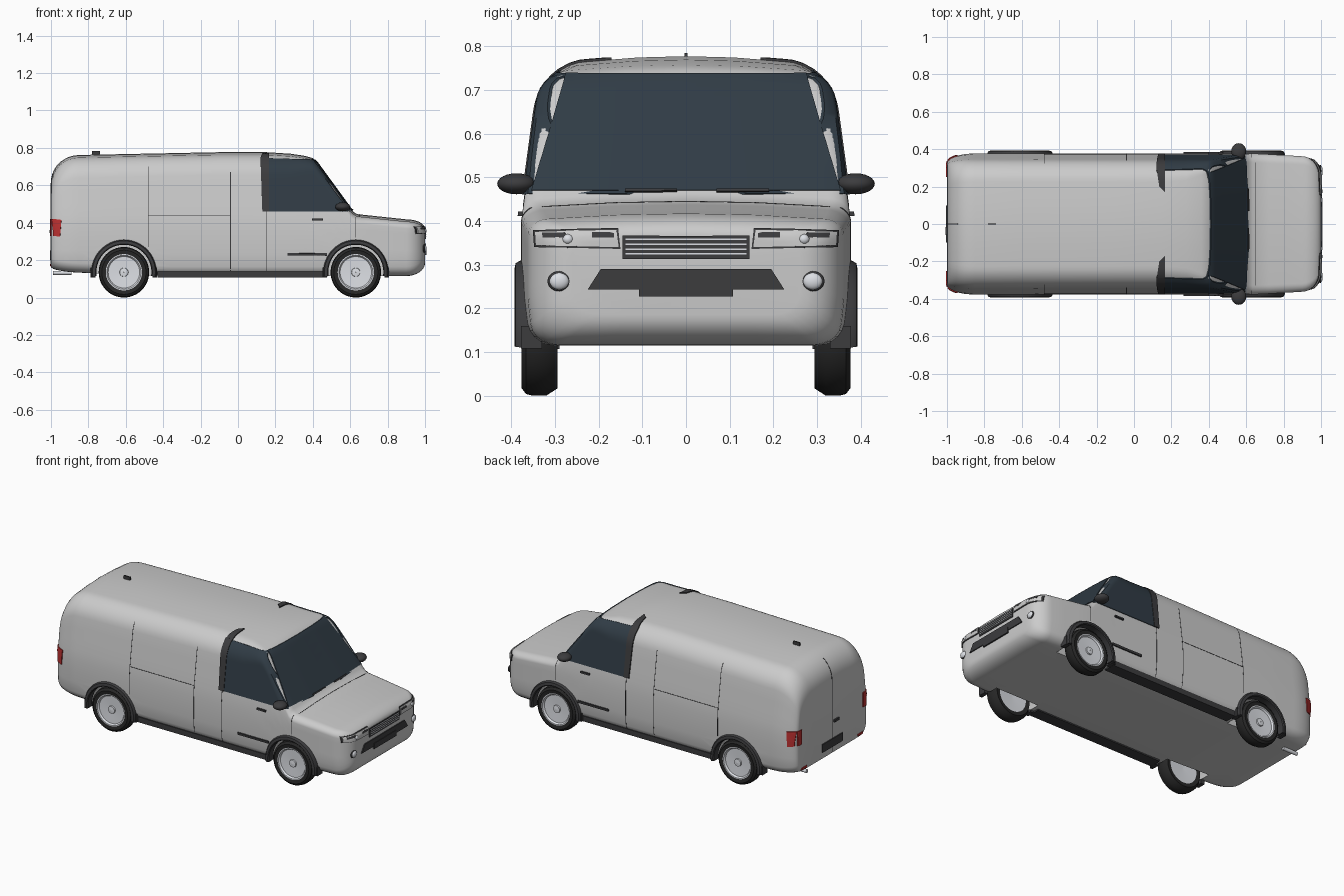
import bpy, bmesh
from math import sin, cos, pi, radians, sqrt
from mathutils import Vector
from mathutils.bvhtree import BVHTree

if "Cube" in bpy.data.objects:
    bpy.data.objects.remove(bpy.data.objects["Cube"])


def material(name, rgb):
    m = bpy.data.materials.new(name)
    m.diffuse_color = (*rgb, 1)
    m.use_nodes = True
    m.node_tree.nodes["Principled BSDF"].inputs["Base Color"].default_value = m.diffuse_color
    return m


GLASS = material("glass", (.03, .045, .06))
DARK = material("dark_plastic", (.045, .045, .048))
RUBBER = material("rubber", (.02, .02, .02))
ALLOY = material("alloy", (.72, .74, .78))
RED = material("red_lens", (.5, .03, .03))


def mesh_object(name, verts, faces, mat=None):
    me = bpy.data.meshes.new(name)
    me.from_pydata([tuple(v) for v in verts], [], faces)
    bm = bmesh.new()
    bm.from_mesh(me)
    bmesh.ops.recalc_face_normals(bm, faces=bm.faces)
    bm.to_mesh(me)
    bm.free()
    ob = bpy.data.objects.new(name, me)
    bpy.context.collection.objects.link(ob)
    if mat:
        me.materials.append(mat)
    return ob


# Roof, windscreen and bonnet line in side view
ROOF = [(-.85, .762), (-.1, .777), (.15, .777), (.28, .769), (.36, .757), (.40, .745), (.42, .725),
        (.61, .464), (.635, .446), (.9, .418)]


def roof_height(x):
    for (x0, z0), (x1, z1) in zip(ROOF, ROOF[1:]):
        if x <= x1:
            break
    return z0 + (z1 - z0) * max(0, min(1, (x - x0) / (x1 - x0)))


# Cross-section of the body at x: rounded, tapering inward above and below the waist
def section(x):
    rear = 1 - sqrt(max(0, 1 - (max(0, -.85 - x) / .15) ** 2))
    nose = 1 - sqrt(max(0, 1 - (max(0, x - .9) / .1) ** 2))
    zt = roof_height(x) - .15 * rear - .05 * nose
    zb = .115 + .04 * max(0, -.4 - x) + .025 * rear + .07 * nose
    w = .377 - .06 * max(0, x - .65) - .052 * rear - .095 * nose
    k = max(0, min(1, (.45 - x) / .2))
    rh, rv, c = .045 + .075 * k, .037 + .073 * k, .012
    half = [(0, zb), (w * .5, zb)]
    half += [(w - .06 + .06 * sin(a * pi / 10), zb + .05 - .05 * cos(a * pi / 10)) for a in range(6)]
    z0, z1 = zb + .05, zt - c - rv
    half += [(w, z0 + (z1 - z0) * i / 7) for i in range(1, 7)]
    half += [(w - rh + rh * cos(a * pi / 16), z1 + rv * sin(a * pi / 16)) for a in range(9)]
    half += [((w - rh) * .5, zt - c * .25), (0, zt)]

    def taper(z):
        return 1 - .36 * max(0, z - .4) - .3 * max(0, .22 - z)
    half = [(y * taper(z), z) for y, z in half]
    ring = half + [(-y, z) for y, z in half[-2:0:-1]]
    return [(x, y, z) for y, z in ring]


# Body shell lofted from rear to nose
stations = [-.85 - .15 * cos(a * pi / 16) for a in range(8)] + [x for x, _ in ROOF]
stations += [.42 + .19 * i / 5 for i in range(1, 5)] + [.9 + .1 * sin(a * pi / 16) for a in range(1, 9)]
stations += [-.6, -.35, .72, .81]
rings = [section(x) for x in sorted(stations)]
n = len(rings[0])
faces = [(k * n + i, k * n + (i + 1) % n, (k + 1) * n + (i + 1) % n, (k + 1) * n + i)
         for k in range(len(rings) - 1) for i in range(n)]
faces += [tuple(range(n)), tuple(range((len(rings) - 1) * n, len(rings) * n))]
body = mesh_object("body", sum(rings, []), faces)
bm = bmesh.new()
bm.from_mesh(body.data)
tree = BVHTree.FromBMesh(bm)
bm.free()

AXES = {"y": (0, 2, 1), "x": (1, 2, 0), "z": (0, 1, 2)}


def hit(axis, sign, a, b):
    i, j, k = AXES[axis]
    o, d = Vector(), Vector()
    o[i], o[j], o[k] = a, b, 2 * sign
    d[k] = -sign
    p, nor, _, _ = tree.ray_cast(o, d)
    if p is None:
        o[k] = .3 * sign
        p, nor, _, _ = tree.find_nearest(o)
    return p, nor, d


# Panel draped over the body: a 2D quad projected along an axis, given some thickness
def patch(name, axis, sign, quad, mat=DARK, off=.005, nu=12, nv=12):
    q = [Vector(p) for p in quad]
    top, low = [], []
    for r in range(nv + 1):
        for s in range(nu + 1):
            u, v = s / nu, r / nv
            p2 = (q[0].lerp(q[1], u)).lerp(q[3].lerp(q[2], u), v)
            p, nor, d = hit(axis, sign, *p2)
            top.append(p + nor * off)
            low.append(p + d * .008)
    m, N = nu + 1, len(top)
    f = [(r * m + s, r * m + s + 1, r * m + m + s + 1, r * m + m + s) for r in range(nv) for s in range(nu)]
    f += [tuple(i + N for i in reversed(g)) for g in f]
    edge = list(range(nu)) + [r * m + nu for r in range(nv)] \
        + [nv * m + s for s in range(nu, 0, -1)] + [r * m for r in range(nv, 0, -1)]
    f += [(a, b, b + N, a + N) for a, b in zip(edge, edge[1:] + edge[:1])]
    return mesh_object(name, top + low, f, mat)


def rect(a0, a1, b0, b1):
    return [(a0, b0), (a1, b0), (a1, b1), (a0, b1)]


def box(name, x0, x1, y0, y1, z0, z1, mat=DARK):
    bpy.ops.mesh.primitive_cube_add(size=1, location=((x0 + x1) / 2, (y0 + y1) / 2, (z0 + z1) / 2))
    ob = bpy.context.object
    ob.name, ob.scale = name, (x1 - x0, abs(y1 - y0), z1 - z0)
    ob.data.materials.append(mat)


def ball(name, loc, scale, mat):
    bpy.ops.mesh.primitive_uv_sphere_add(segments=24, ring_count=12, location=loc)
    ob = bpy.context.object
    ob.name, ob.scale = name, scale
    ob.data.materials.append(mat)


# Ring or disc turned around the y axis; a partial sweep makes an arch
def turned(name, profile, cx, cz, mat, a0=0, a1=2 * pi, seg=48, closed=False):
    full = a1 - a0 > 6.28
    steps, m = seg if full else seg + 1, len(profile)
    v = [(cx + r * cos(a0 + (a1 - a0) * k / seg), y, cz + r * sin(a0 + (a1 - a0) * k / seg))
         for k in range(steps) for r, y in profile]
    f = [(k * m + i, k * m + (i + 1) % m, ((k + 1) % steps) * m + (i + 1) % m, ((k + 1) % steps) * m + i)
         for k in range(seg) for i in range(m if closed else m - 1)]
    if not full:
        f += [tuple(range(m)), tuple(range(seg * m, seg * m + m))]
    return mesh_object(name, v, f, mat)


# Wheels, arches, mud flaps and wheel wells
cutters = []
for cx in (-.61, .63):
    for s in (-1, 1):
        bpy.ops.mesh.primitive_cylinder_add(vertices=48, radius=.152, depth=.24,
                                            location=(cx, s * .38, .135), rotation=(pi / 2, 0, 0))
        cut = bpy.context.object
        cut.name, cut.hide_render = "wheel_well_cutter", True
        cutters.append(cut)

        def prof(p):
            return [(r, s * y) for r, y in p]
        turned("tyre", prof([(.094, .298), (.118, .294), (.135, .32), (.135, .35), (.131, .366),
                             (.118, .376), (.094, .372)]), cx, .135, RUBBER, closed=True)
        turned("rim", prof([(.001, .302), (.097, .298), (.097, .374), (.091, .374), (.084, .364),
                            (.001, .36)]), cx, .135, ALLOY)
        turned("hub_cap", prof([(.024, .358), (.022, .369), (.001, .371)]), cx, .135, ALLOY)
        turned("wheel_arch", prof([(.147, .345), (.147, .388), (.152, .393), (.168, .39), (.174, .38), (.174, .345)]),
               cx, .135, DARK, radians(-8), radians(188), 32, True)
        for e in (-1, 1):
            xs = sorted((cx + e * .153, cx + e * .178))
            box("mud_flap", *xs, s * .33, s * .378, .108, .16)

bpy.context.view_layer.objects.active = body
for cut in cutters:
    mod = body.modifiers.new("well", "BOOLEAN")
    mod.operation, mod.object, mod.solver = "DIFFERENCE", cut, "EXACT"
    bpy.ops.object.modifier_apply(modifier=mod.name)
for cut in cutters:
    bpy.data.objects.remove(cut)

# Windscreen and wipers
patch("windscreen", "x", 1, [(-.352, .468), (.352, .468), (.275, .735), (-.275, .735)], GLASS, nu=30, nv=24)
for y in (-.14, .07):
    patch("wiper", "x", 1, rect(y, y + .12, .463, .469), off=.009, nv=1)

for s in (-1, 1):
    # Side window, pillar and door details
    patch("side_window", "y", s, [(.165, .46), (.612, .46), (.398, .735), (.165, .742)], GLASS, .004, 24, 24)
    patch("pillar", "y", s, [(.13, .46), (.165, .46), (.165, .745), (.12, .745)], off=.007, nu=2, nv=20)
    patch("pillar_cap", "z", 1, [(.12, s * .3), (.165, s * .3), (.165, s * .17), (.135, s * .2)], off=.006, nu=3)
    patch("door_handle", "y", s, rect(.395, .455, .411, .421), off=.011, nu=3, nv=1)
    patch("side_moulding", "y", s, rect(.265, .475, .224, .237), off=.008, nv=1)
    for x, z0, z1 in ((-.48, .27, .7), (-.04, .14, .67), (.15, .14, .46), (.63, .32, .43)):
        patch("panel_gap", "y", s, rect(x - .0015, x + .0015, z0, z1), off=.001, nu=1, nv=30)
    patch("slide_rail", "y", s, rect(-.48, -.04, .4385, .4415), off=.0015, nu=20, nv=1)
    box("sill", -.43, .455, s * .29, s * .364, .107, .14)
    ball("mirror", (.56, s * .388, .485), (.04, .044, .024), DARK)
    # Headlight, fog lamp and tail light
    patch("headlight_frame", "x", 1, [(s * .15, .336), (s * .345, .34), (s * .348, .378), (s * .155, .382)], off=.003)
    patch("headlight", "x", 1, [(s * .154, .34), (s * .34, .344), (s * .342, .374), (s * .159, .378)], None, .006)
    for y in (.19, .3):
        patch("lamp_shade", "x", 1, rect(s * (y - .025), s * (y + .025), .361, .371), off=.007, nu=6, nv=2)
    ball("headlight_bulb", hit("x", 1, s * .27, .358)[0], (.012, .013, .012), ALLOY)
    p = hit("x", 1, s * .29, .262)[0]
    ball("fog_lamp_ring", p, (.009, .027, .023), DARK)
    ball("fog_lamp", p + Vector((.003, 0, 0)), (.011, .022, .019), ALLOY)
    patch("tail_light", "y", s, [(-.985, .33), (-.95, .325), (-.943, .415), (-.992, .42)], RED, .006)
    patch("tail_light_rear", "x", -1, rect(s * .3, s * .335, .33, .42), RED, .005)
    patch("rear_reflector", "x", -1, rect(s * .25, s * .3, .168, .18), RED, .004, nv=1)

# Grille, intake and number plate holder
patch("grille", "x", 1, rect(-.145, .145, .313, .366), off=.004, nu=20, nv=4)
for i in range(4):
    z = .323 + i * .011
    patch("grille_bar", "x", 1, rect(-.138, .138, z, z + .0035), ALLOY, .007, nu=20, nv=1)
patch("lower_intake", "x", 1, [(-.225, .243), (.225, .243), (.195, .29), (-.195, .29)], off=.006, nu=24, nv=6)
patch("front_plate", "x", 1, rect(-.107, .107, .227, .262), off=.009)
patch("bonnet_gap", "z", 1, rect(.646, .649, -.33, .33), off=.001, nu=1, nv=30)

# Rear doors, plate, exhaust and aerial
patch("rear_door_gap", "x", -1, rect(-.002, .002, .17, .73), off=.0015, nu=1, nv=40)
patch("rear_handle", "x", -1, rect(-.06, -.015, .345, .36), off=.009, nu=2, nv=1)
patch("rear_plate", "x", -1, rect(-.1, .1, .2, .25), off=.006)
bpy.ops.mesh.primitive_cylinder_add(vertices=20, radius=.011, depth=.1, location=(-.94, .23, .132), rotation=(0, pi / 2, 0))
bpy.context.object.name = "exhaust"
bpy.context.object.data.materials.append(ALLOY)
box("aerial", -.78, -.737, -.004, .004, .76, .784)

bpy.ops.object.select_all(action="SELECT")
bpy.context.view_layer.objects.active = body
bpy.ops.object.shade_smooth_by_angle(angle=radians(35))
